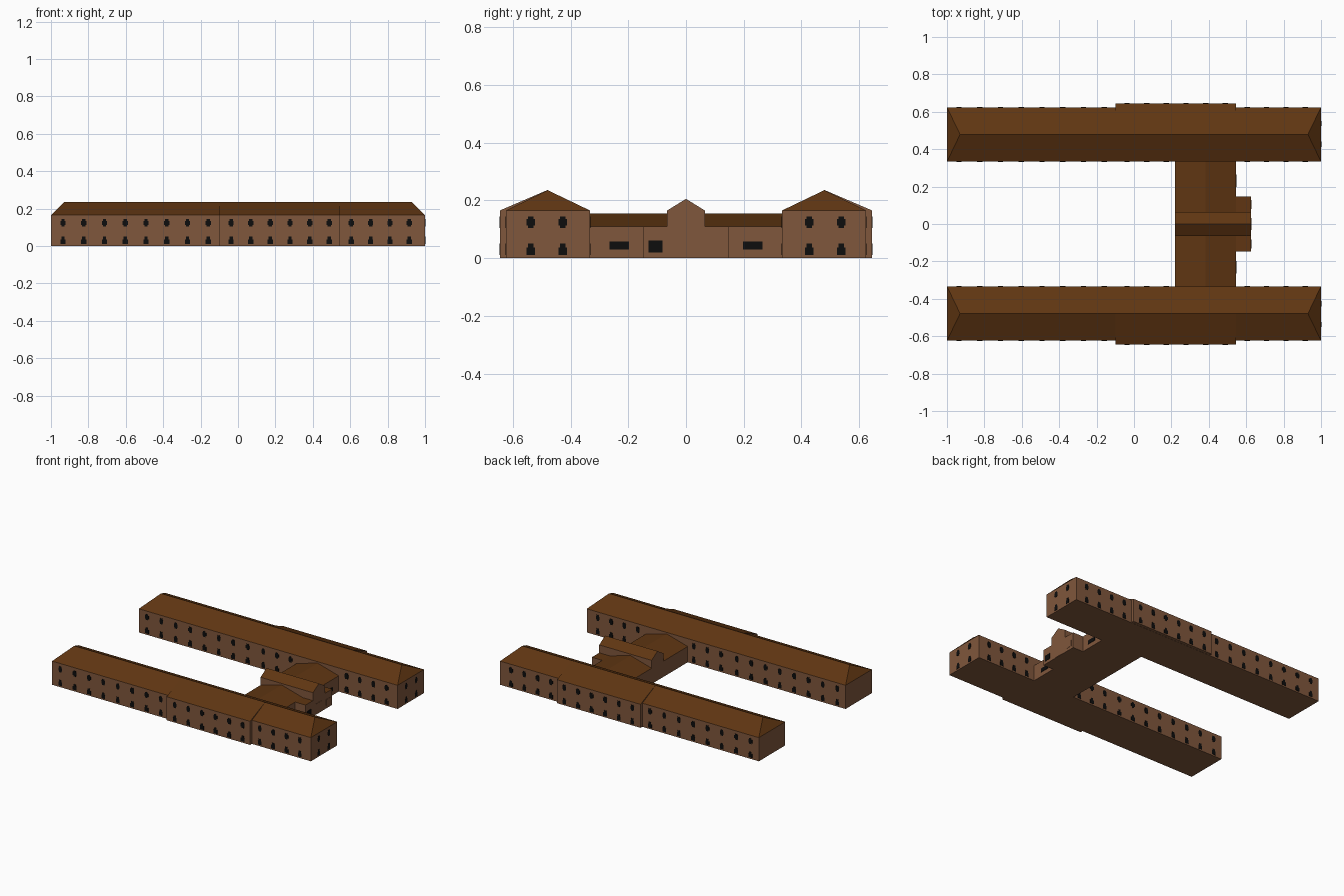
import bpy, bmesh
from mathutils import Vector

if "Cube" in bpy.data.objects:
    bpy.data.objects.remove(bpy.data.objects["Cube"])


def material(name, rgb):
    m = bpy.data.materials.new(name)
    m.diffuse_color = (*rgb, 1)
    m.use_nodes = True
    m.node_tree.nodes["Principled BSDF"].inputs["Base Color"].default_value = m.diffuse_color
    return m


WALL = material("brown wall", (0.215, 0.095, 0.045))
ROOF = material("dark brown roof", (0.115, 0.036, 0.006))
GLASS = material("black window", (0.004, 0.004, 0.004))


def finish(name, bm, mats):
    bmesh.ops.recalc_face_normals(bm, faces=bm.faces[:])
    bm.normal_update()
    if len(mats) > 1:  # faces looking upward are roof
        for f in bm.faces:
            f.material_index = 1 if f.normal.z > 0.2 else 0
    me = bpy.data.meshes.new(name)
    bm.to_mesh(me)
    bm.free()
    for m in mats:
        me.materials.append(m)
    ob = bpy.data.objects.new(name, me)
    bpy.context.collection.objects.link(ob)
    return ob


def add_prism(bm, outline, shift):
    face = bm.faces.new([bm.verts.new(p) for p in outline])
    ext = bmesh.ops.extrude_face_region(bm, geom=[face], use_keep_orig=True)
    moved = [v for v in ext["geom"] if isinstance(v, bmesh.types.BMVert)]
    bmesh.ops.translate(bm, verts=moved, vec=Vector(shift))


def prism_x(name, profile, x0, x1):
    bm = bmesh.new()
    add_prism(bm, [(x0, y, z) for y, z in profile], (x1 - x0, 0, 0))
    return finish(name, bm, [WALL, ROOF])


def prism_y(name, profile, y0, y1):
    bm = bmesh.new()
    add_prism(bm, [(x, y0, z) for x, z in profile], (0, y1 - y0, 0))
    return finish(name, bm, [WALL, ROOF])


def plate(bm, axis, plane, side, centre, shape, t=0.002):
    """Thin plate on a wall; shape lists (offset, z)."""
    if axis == "y":
        add_prism(bm, [(centre + a, plane, z) for a, z in shape], (0, side * t, 0))
    else:
        add_prism(bm, [(plane, centre + a, z) for a, z in shape], (side * t, 0, 0))


def rect(a0, a1, z0, z1):
    return [(a0, z0), (a1, z0), (a1, z1), (a0, z1)]


# Window outlines: stepped top on the ground floor, stepped cross above
W, N = 0.014, 0.009
LOWER = [(-W, .010), (W, .010), (W, .036), (N, .036), (N, .050), (-N, .050), (-N, .036), (-W, .036)]
UPPER = [(-N, .104), (N, .104), (N, .113), (W, .113), (W, .135), (N, .135), (N, .144),
         (-N, .144), (-N, .135), (-W, .135), (-W, .113), (-N, .113)]
LEFT_X = [-0.936 + 0.111 * i for i in range(8)]
MID_X = [-0.037 + 0.105 * i for i in range(6)]
RIGHT_X = [0.606 + 0.103 * i for i in range(4)]
IN, OUT, MID, EAVE, RIDGE = 0.333, 0.624, 0.479, 0.165, 0.235

for s, tag in ((-1, "front"), (1, "back")):
    # Long wing walls, open at the top
    bm = bmesh.new()
    add_prism(bm, [(-1, s * IN, 0), (1, s * IN, 0), (1, s * OUT, 0), (-1, s * OUT, 0)], (0, 0, EAVE))
    top = [f for f in bm.faces if f.calc_center_median().z > EAVE - 0.001]
    bmesh.ops.delete(bm, geom=top, context="FACES_ONLY")
    finish(tag + "_wing_walls", bm, [WALL])

    # Hipped roof with shortened ridge, open below
    bm = bmesh.new()
    add_prism(bm, [(-1, s * IN, EAVE), (-1, s * MID, RIDGE), (-1, s * OUT, EAVE)], (2, 0, 0))
    for v in bm.verts:
        if v.co.z > EAVE + 0.01:
            v.co.x *= 0.93
    under = [f for f in bm.faces if f.calc_center_median().z < EAVE + 0.001]
    bmesh.ops.delete(bm, geom=under, context="FACES_ONLY")
    finish(tag + "_wing_roof", bm, [ROOF])

    # Shallow projecting bay on the outer side
    prism_x(tag + "_wing_bay", [(s * 0.5, 0.001), (s * 0.645, 0.001), (s * 0.645, EAVE),
                                (s * MID, RIDGE + 0.001)], -0.1, 0.545)

    # Windows on outer, bay, inner and right end walls
    bm = bmesh.new()
    for shape in (LOWER, UPPER):
        for x in LEFT_X + RIGHT_X:
            plate(bm, "y", s * OUT, s, x, shape)
            plate(bm, "y", s * IN, -s, x, shape)
        for x in MID_X:
            plate(bm, "y", s * 0.645, s, x, shape)
            if x < 0.2:
                plate(bm, "y", s * IN, -s, x, shape)
        for y in (0.427, 0.538):
            plate(bm, "x", 1, 1, s * y, shape)
    finish(tag + "_wing_windows", bm, [GLASS])

# Low link between the wings
prism_y("link_building", [(0.22, 0), (0.545, 0), (0.545, 0.11), (0.383, 0.155), (0.22, 0.11)], -IN, IN)
# Entrance block and the gabled hall crossing the link
prism_x("entrance_block", rect(-0.147, 0.147, 0, 0.11), 0.5, 0.625)
prism_x("gable_hall", [(-0.065, 0.109), (0.065, 0.109), (0.065, 0.165), (0, 0.205), (-0.065, 0.165)],
        0.22, 0.625)

# Link windows and entrance window
bm = bmesh.new()
for s in (-1, 1):
    plate(bm, "x", 0.545, 1, s * 0.231, rect(-0.034, 0.034, 0.03, 0.057))
plate(bm, "x", 0.625, 1, -0.106, rect(-0.024, 0.024, 0.02, 0.06))
finish("link_windows", bm, [GLASS])

# Door and blind panel in wall colour
bm = bmesh.new()
plate(bm, "x", 0.625, 1, 0, rect(-0.033, 0.033, 0.001, 0.075))
plate(bm, "x", 0.625, 1, 0.105, rect(-0.024, 0.024, 0.02, 0.062))
finish("entrance_door_and_panel", bm, [WALL])
